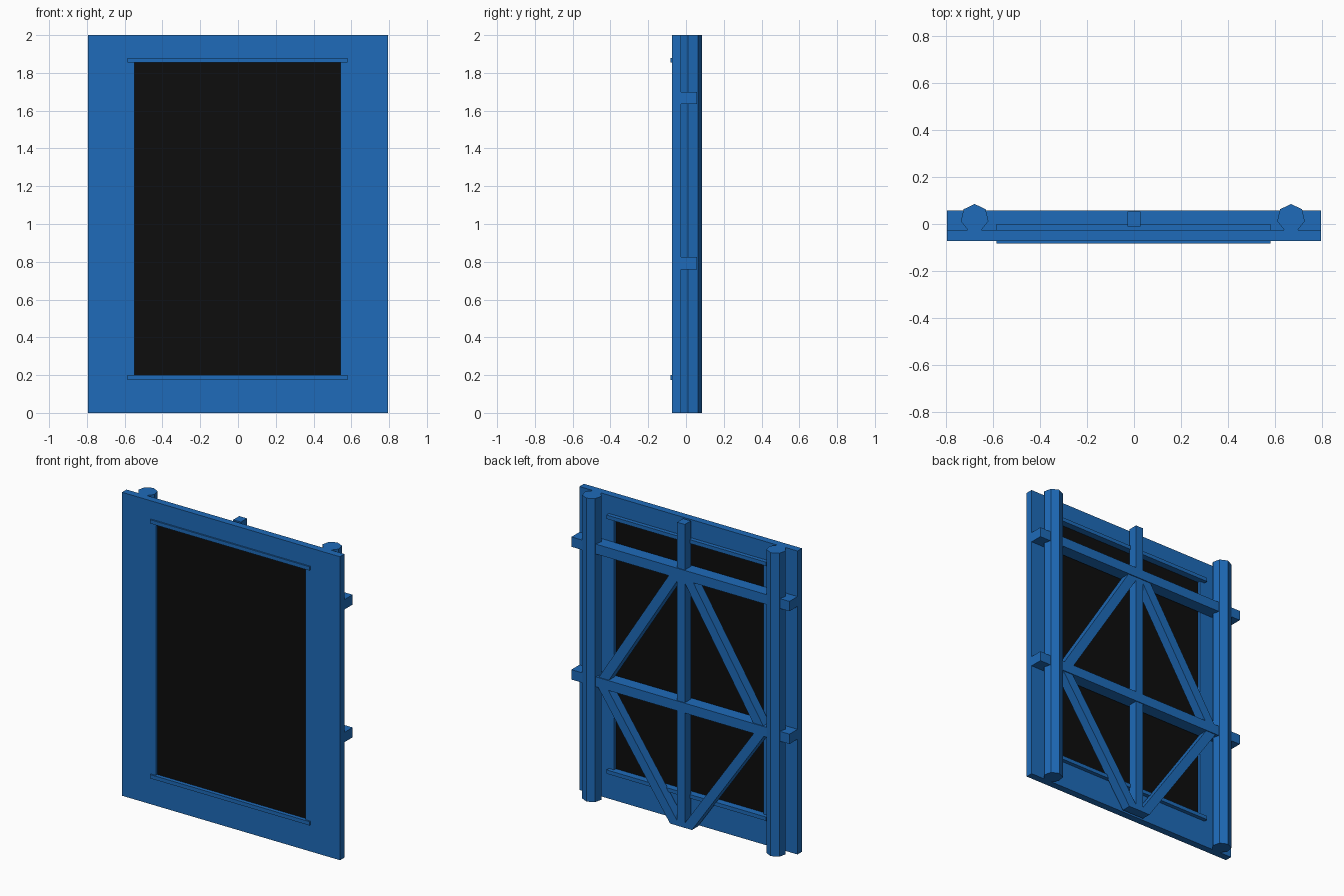
import bpy, bmesh, math

if "Cube" in bpy.data.objects:
    bpy.data.objects.remove(bpy.data.objects["Cube"])


def material(name, rgb):
    m = bpy.data.materials.new(name)
    m.diffuse_color = (*rgb, 1)
    m.use_nodes = True
    m.node_tree.nodes["Principled BSDF"].inputs["Base Color"].default_value = m.diffuse_color
    return m


BLUE = material("blue_paint", (0.013, 0.147, 0.487))
BLACK = material("black_panel", (0.004, 0.004, 0.004))


def finish(name, bm, mat):
    bmesh.ops.recalc_face_normals(bm, faces=bm.faces)
    me = bpy.data.meshes.new(name)
    bm.to_mesh(me)
    bm.free()
    me.materials.append(mat)
    ob = bpy.data.objects.new(name, me)
    bpy.context.collection.objects.link(ob)
    return ob


def extrude(name, points, offset, mat=BLUE):
    """Prism from a planar outline swept along offset."""
    bm = bmesh.new()
    face = bm.faces.new([bm.verts.new(p) for p in points])
    res = bmesh.ops.extrude_face_region(bm, geom=[face], use_keep_orig=True)
    verts = [g for g in res["geom"] if isinstance(g, bmesh.types.BMVert)]
    bmesh.ops.translate(bm, verts=verts, vec=offset)
    return finish(name, bm, mat)


def box(name, x, y, z, mat=BLUE):
    pts = [(x[0], y[0], z[0]), (x[1], y[0], z[0]), (x[1], y[0], z[1]), (x[0], y[0], z[1])]
    return extrude(name, pts, (0, y[1] - y[0], 0), mat)


# Front frame with a rectangular opening, made as one ring
F0, F1 = -0.073, -0.026
bm = bmesh.new()
outer = [(-0.795, 0), (0.795, 0), (0.795, 2), (-0.795, 2)]
inner = [(-0.548, 0.2), (0.543, 0.2), (0.543, 1.855), (-0.548, 1.855)]
rings = [[bm.verts.new((x, y, z)) for x, z in loop]
         for loop, y in ((outer, F0), (outer, F1), (inner, F1), (inner, F0))]
for a, b in zip(rings, rings[1:] + rings[:1]):
    for i in range(4):
        j = (i + 1) % 4
        bm.faces.new((a[i], a[j], b[j], b[i]))
finish("front_frame", bm, BLUE)

# Dark panel in the opening
box("dark_panel", (-0.548, 0.543), (-0.058, -0.045), (0.2, 1.855), BLACK)

# Trim ledges above and below the opening
for name, z in (("lower_ledge", 0.175), ("upper_ledge", 1.855)):
    box(name, (-0.584, 0.58), (-0.083, 0.0), (z, z + 0.025))

# Seven-sided rear posts
for name, cx in (("left_post", -0.677), ("right_post", 0.667)):
    pts = []
    for i in range(7):
        a = math.pi / 2 + i * math.tau / 7
        pts.append((cx + 0.06 * math.cos(a), 0.025 + 0.06 * math.sin(a), 0))
    extrude(name, pts, (0, 0, 2))

# Central upright and horizontal rails
box("centre_upright", (-0.028, 0.028), (-0.01, 0.053), (0, 2))
for name, z in (("lower_rail", 0.76), ("upper_rail", 1.635)):
    box(name, (-0.795, 0.795), (-0.026, 0.058), (z, z + 0.065))

# Diagonal braces forming a diamond
W = 0.037
for side, s in (("left", -1), ("right", 1)):
    for level, (x0, z0, x1, z1) in (("lower", (0.043, 0, 0.59, 0.79)),
                                    ("upper", (0.585, 0.79, 0.035, 1.66))):
        pts = [(s * (x0 - W), -0.01, z0), (s * (x0 + W), -0.01, z0),
               (s * (x1 + W), -0.01, z1), (s * (x1 - W), -0.01, z1)]
        extrude(f"{side}_{level}_brace", pts, (0, 0.062, 0))
